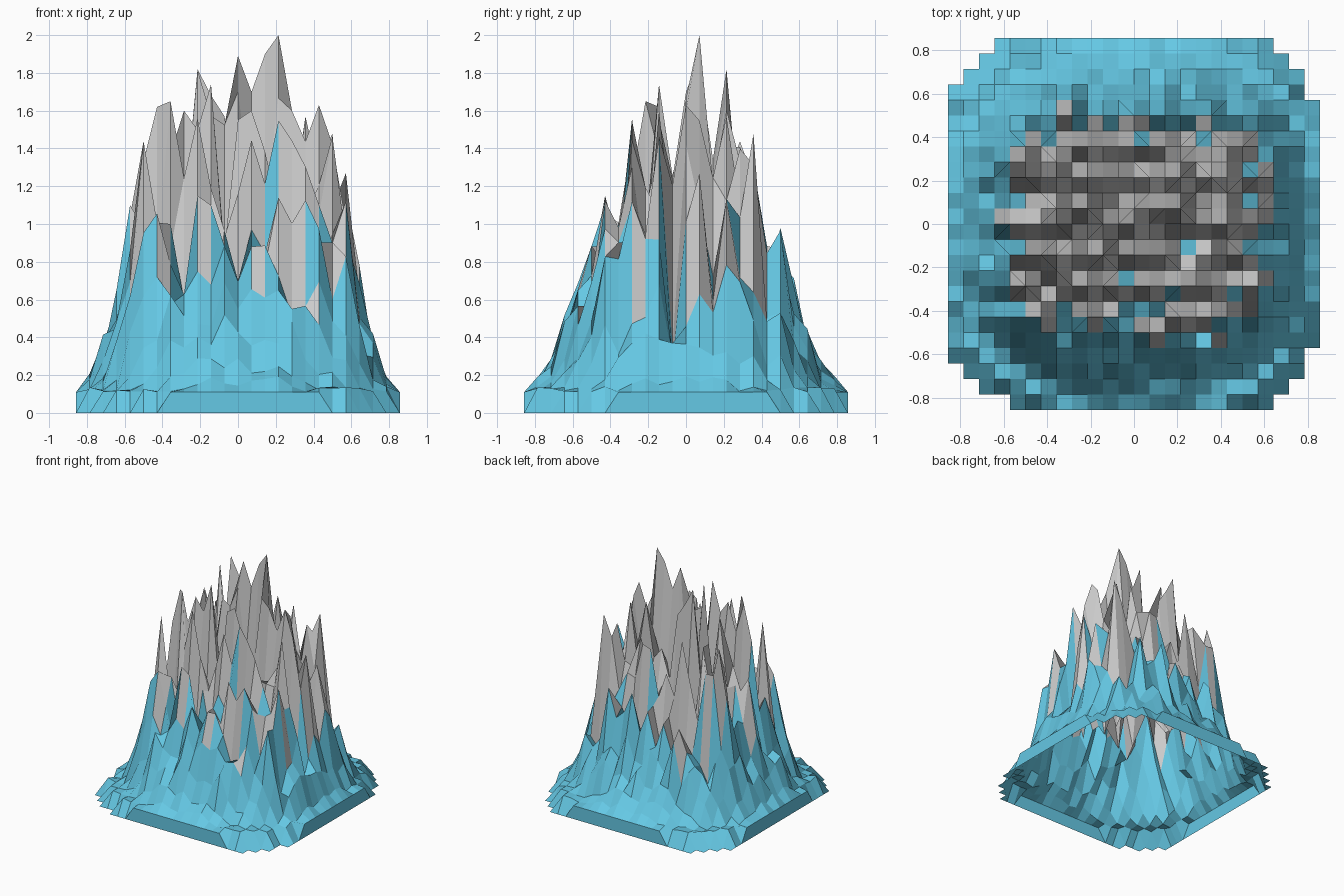
import bpy, bmesh, random

if "Cube" in bpy.data.objects:
    bpy.data.objects.remove(bpy.data.objects["Cube"])

random.seed(7)
N, S, RIM = 24, 1 / 14, 0.11           # cells per side, cell size, rim height

# highest point of every grid column (left to right) and row (front to back)
COL = [.11, .22, .42, .75, 1.1, 1.44, 1.62, 1.65, 1.6, 1.82, 1.74, 1.57, 1.89,
       1.7, 1.9, 2.0, 1.6, 1.57, 1.63, 1.48, 1.27, .8, .45, .22, .11]
ROW = [.11, .2, .3, .52, .72, .92, 1.18, 1.27, 1.56, 1.68, 1.75, 1.6, 1.7,
       2.0, 1.75, 1.82, 1.45, 1.48, 1.11, 1.0, .72, .47, .28, .2, .11]
VALLEYS = {7, 9, 11, 14, 18}           # rows that form troughs between ridges
# chosen summits and hollows
SPOTS = {(15, 13): 2.0, (14, 13): 1.9, (12, 13): 1.89, (13, 13): 1.7,
         (9, 15): 1.82, (10, 10): 1.74, (7, 9): 1.65, (6, 10): 1.62,
         (8, 10): 1.6, (18, 12): 1.63, (16, 12): 1.6, (19, 17): 1.48,
         (5, 8): 1.44, (4, 12): 1.1, (20, 13): 1.27, (9, 8): 1.56,
         (12, 12): 1.7, (13, 10): 1.6, (11, 15): 1.57, (17, 15): 1.57,
         (10, 6): 1.1, (15, 6): 1.14, (8, 6): .5, (12, 6): .7,
         (19, 11): .35, (20, 11): .25}
# cells missing at the left and right end of the outer rows
CUTS = {0: (4, 3), 1: (2, 2), 2: (1, 1), 3: (0, 1),
        20: (0, 1), 21: (1, 1), 22: (2, 2), 23: (3, 3)}


def pos(i):
    return (i - N / 2) * S


def height(i, j):
    """Jagged height inside the envelope, falling away towards the corners."""
    if (i, j) in SPOTS:
        return SPOTS[i, j]
    x, y = abs(pos(i)), abs(pos(j))
    top = min(COL[i], ROW[j])
    corner = min(1, max(0, 1 - (x * y - .17) / .26))
    low, high = (.35, .8) if j in VALLEYS else (.55, 1)
    if top < .6:                       # calmer foothills
        low, high = .65, 1
    return max(RIM + random.uniform(0, .03), top * corner * random.uniform(low, high))


bm = bmesh.new()
verts = {}


def vert(i, j):
    if (i, j) not in verts:
        verts[i, j] = bm.verts.new((pos(i), pos(j), height(i, j)))
    return verts[i, j]


# jagged terrain on a square grid
for j in range(N):
    left, right = CUTS.get(j, (0, 0))
    for i in range(left, N - right):
        bm.faces.new([vert(i, j), vert(i + 1, j), vert(i + 1, j + 1), vert(i, j + 1)])

# rim: level in the middle of each side, down to the ground at the corners
border = [e for e in bm.edges if e.is_boundary]
for v in {v for e in border for v in e.verts}:
    along = min(v.co.x, v.co.y, key=abs)
    v.co.z = RIM if abs(along - .036) < .41 else 0

# blue low down, grey on the heights
for f in bm.faces:
    mean = sum(v.co.z for v in f.verts) / 4
    f.material_index = int(mean > random.gauss(.78, .13))

# low wall under the rim
wall = [e for e in border if max(v.co.z for v in e.verts) > 0]
new = bmesh.ops.extrude_edge_only(bm, edges=wall)["geom"]
for g in new:
    if isinstance(g, bmesh.types.BMVert):
        g.co.z = 0
    elif isinstance(g, bmesh.types.BMFace):
        g.material_index = 0
bmesh.ops.remove_doubles(bm, verts=bm.verts, dist=1e-4)
bmesh.ops.recalc_face_normals(bm, faces=bm.faces)

mesh = bpy.data.meshes.new("mountain")
bm.to_mesh(mesh)
bm.free()
for name, colour in (("blue", (.13, .58, .78, 1)), ("grey", (.6, .6, .6, 1))):
    mat = bpy.data.materials.new(name)
    mat.diffuse_color = colour
    mat.use_nodes = True
    mat.node_tree.nodes["Principled BSDF"].inputs["Base Color"].default_value = mat.diffuse_color
    mesh.materials.append(mat)
bpy.context.collection.objects.link(bpy.data.objects.new("mountain", mesh))
